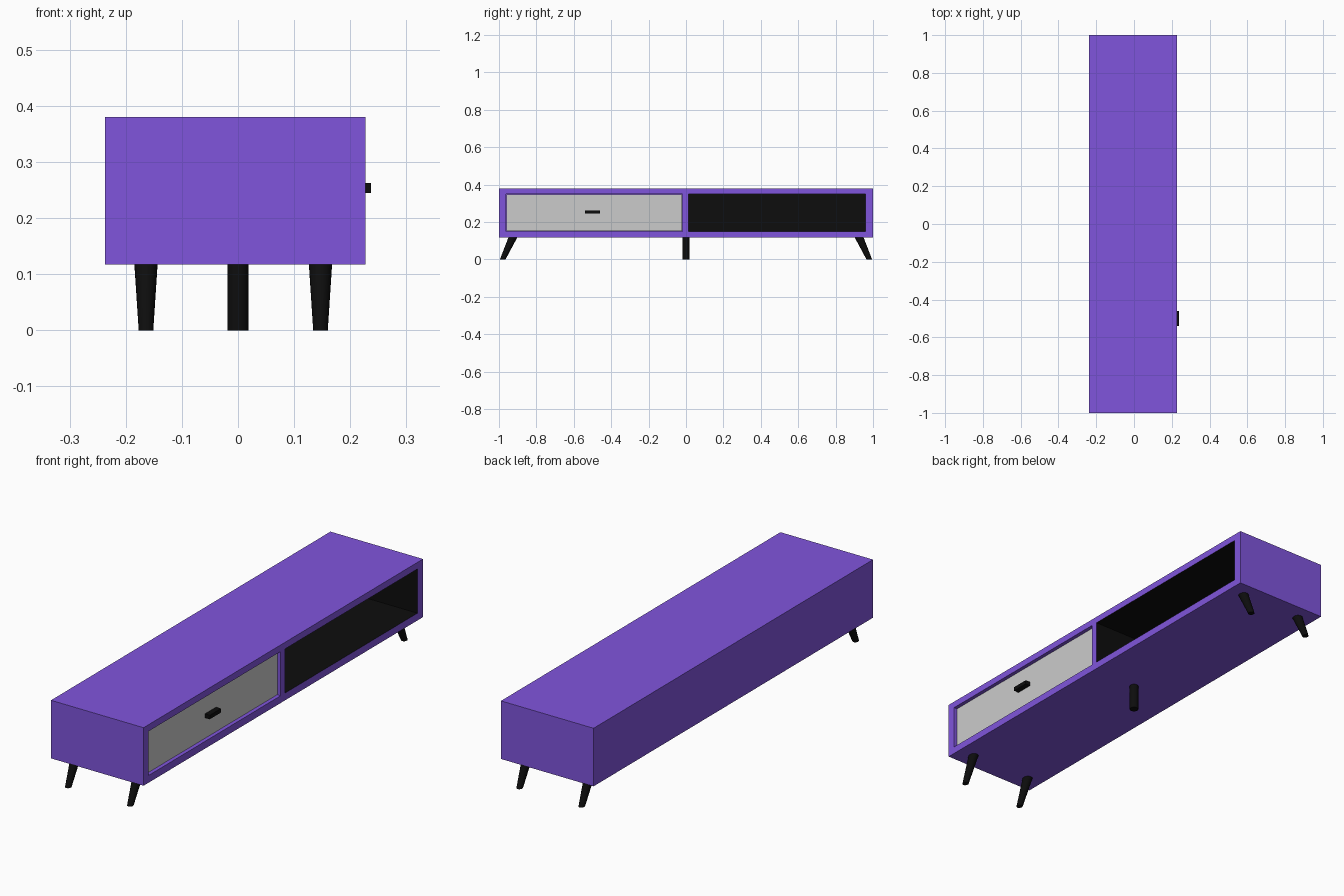
import bpy, bmesh, math
from mathutils import Vector

if "Cube" in bpy.data.objects:
    bpy.data.objects.remove(bpy.data.objects["Cube"])


def material(name, rgb):
    m = bpy.data.materials.new(name)
    m.diffuse_color = (*rgb, 1)
    m.use_nodes = True
    m.node_tree.nodes["Principled BSDF"].inputs["Base Color"].default_value = m.diffuse_color
    return m


PURPLE = material("purple", (0.216, 0.091, 0.716))
BLACK = material("black", (0.004, 0.004, 0.004))


def box(name, lo, hi, mat=None):
    lo, hi = Vector(lo), Vector(hi)
    bm = bmesh.new()
    bmesh.ops.create_cube(bm, size=1)
    for v in bm.verts:
        v.co = Vector(((lo[i] + hi[i]) / 2 + v.co[i] * (hi[i] - lo[i]) for i in range(3)))
    me = bpy.data.meshes.new(name)
    bm.to_mesh(me)
    bm.free()
    if mat:
        me.materials.append(mat)
    ob = bpy.data.objects.new(name, me)
    bpy.context.collection.objects.link(ob)
    return ob


def leg(name, top, bottom, r_top, r_bottom, stretch=1.0):
    # Slanted, tapered round leg with level ends
    bm = bmesh.new()
    bmesh.ops.create_cone(bm, cap_ends=True, segments=24, radius1=1, radius2=1, depth=2)
    for v in bm.verts:
        c, r = (Vector(top), r_top) if v.co.z > 0 else (Vector(bottom), r_bottom)
        v.co = c + Vector((v.co.x * r, v.co.y * r * stretch, 0))
    me = bpy.data.meshes.new(name)
    bm.to_mesh(me)
    bm.free()
    me.materials.append(BLACK)
    ob = bpy.data.objects.new(name, me)
    bpy.context.collection.objects.link(ob)
    bpy.ops.object.select_all(action='DESELECT')
    ob.select_set(True)
    bpy.context.view_layer.objects.active = ob
    bpy.ops.object.shade_smooth_by_angle(angle=math.radians(35))


# Cabinet body with two bays cut into its +x face
XB, XF = -0.237, 0.227
Z0, Z1 = 0.15, 0.35
body = box("cabinet_body", (XB, -1, 0.117), (XF, 1, 0.38), PURPLE)
body.data.materials.append(BLACK)
bpy.context.view_layer.objects.active = body
for name, y0, y1 in (("drawer_bay", -0.963, -0.019), ("open_bay", 0.013, 0.96)):
    cutter = box(name + "_cutter", (XB + 0.02, y0, Z0), (XF + 0.1, y1, Z1))
    cutter.hide_render = True
    mod = body.modifiers.new(name, 'BOOLEAN')
    mod.operation = 'DIFFERENCE'
    mod.solver = 'EXACT'
    mod.object = cutter
    bpy.ops.object.modifier_apply(modifier=mod.name)
    bpy.data.objects.remove(cutter)

# Black lining of the open bay
for p in body.data.polygons:
    cos = [body.data.vertices[i].co for i in p.vertices]
    inside = all(0 < c.y < 0.97 and 0.14 < c.z < 0.36 for c in cos)
    on_front = all(c.x > XF - 0.001 for c in cos)
    p.material_index = 1 if inside and not on_front else 0

# Recessed drawer and its pull
box("drawer", (XB + 0.03, -0.961, Z0 + 0.002), (0.212, -0.021, Z1 - 0.002))
box("drawer_handle", (0.21, -0.54, 0.245), (0.237, -0.46, 0.263), BLACK)

# Splayed corner legs and a straight centre leg
for x, side in ((-0.164, "back"), (0.147, "front")):
    for s, end in ((-1, "left"), (1, "right")):
        leg(f"{side}_{end}_leg", (x, s * 0.925, 0.119), (x, s * 0.98, 0),
            0.0208, 0.013, 1.15)
leg("centre_leg", (0, 0, 0.119), (0, 0, 0), 0.019, 0.019)
